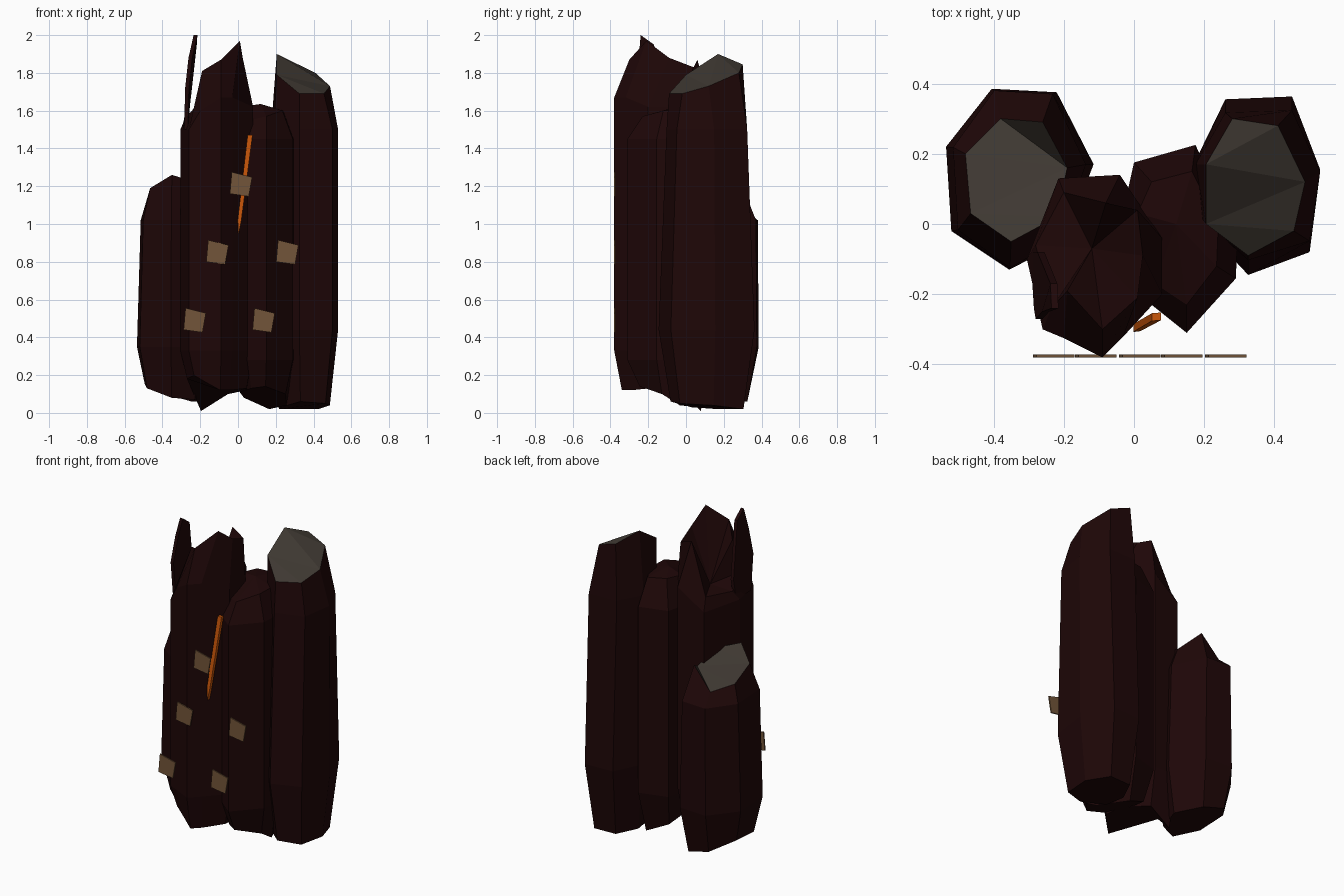
import bpy, bmesh
from mathutils import Vector

if "Cube" in bpy.data.objects:
    bpy.data.objects.remove(bpy.data.objects["Cube"])


def material(name, rgb):
    m = bpy.data.materials.new(name)
    m.use_nodes = True
    col = (*rgb, 1.0)
    m.diffuse_color = col
    bsdf = m.node_tree.nodes["Principled BSDF"]
    bsdf.inputs["Base Color"].default_value = col
    bsdf.inputs["Roughness"].default_value = 0.9
    return m


BARK = material("dark bark", (0.013, 0.002, 0.0022))
STONE = material("grey cut", (0.048, 0.039, 0.031))
TAN = material("tan plate", (0.17, 0.09, 0.041))
EMBER = material("ember orange", (0.60, 0.095, 0.003))


def finish(name, bm, mats):
    bmesh.ops.recalc_face_normals(bm, faces=bm.faces)
    me = bpy.data.meshes.new(name)
    bm.to_mesh(me)
    bm.free()
    for m in mats:
        me.materials.append(m)
    ob = bpy.data.objects.new(name, me)
    bpy.context.collection.objects.link(ob)
    return ob


def column(name, ring, low, highs, feet, rim, cap=BARK, hub=None, shrink=0.76, taper=(1, 1)):
    """Faceted log: tapered foot, trunk between low and highs, jagged rim and cap.
    feet and highs hold one height per corner; taper scales the upper ring;
    hub = optional centre of a hollow or domed cap."""
    bm = bmesh.new()
    n = len(ring)
    cx = sum(p[0] for p in ring) / n
    cy = sum(p[1] for p in ring) / n

    def scaled(sx, sy, heights):
        return [(cx + (x - cx) * sx, cy + (y - cy) * sy, z) for (x, y), z in zip(ring, heights)]

    levels = [scaled(shrink, shrink, feet), scaled(1, 1, [low] * n), scaled(*taper, highs), rim]
    rows = [[bm.verts.new(p) for p in row] for row in levels]
    for a, b in zip(rows, rows[1:]):
        for i in range(n):
            j = (i + 1) % n
            bm.faces.new((a[i], a[j], b[j], b[i]))
    bm.faces.new(rows[0][::-1])
    top = rows[-1]
    if hub:
        c = bm.verts.new(hub)
        caps = [bm.faces.new((top[i], top[(i + 1) % n], c)) for i in range(n)]
    else:
        caps = bmesh.ops.triangulate(bm, faces=[bm.faces.new(top)])["faces"]
    for f in caps:
        f.material_index = 1
    return finish(name, bm, [BARK, cap])


# Tall log on the +x side, with a sloping grey cut
column("left_log",
       [(0.325, -0.145), (0.50, -0.08), (0.53, 0.155), (0.45, 0.363),
        (0.26, 0.355), (0.175, 0.18), (0.19, 0.0)],
       0.44, [1.50] * 7, [0.06, 0.05, 0.04, 0.02, 0.02, 0.02, 0.03],
       [(0.325, -0.09, 1.69), (0.455, -0.02, 1.69), (0.487, 0.12, 1.73), (0.41, 0.28, 1.80),
        (0.28, 0.30, 1.845), (0.205, 0.17, 1.90), (0.205, 0.0, 1.79)], STONE, taper=(1, 0.84))

# Short log on the -x side, cut slopes down to the back corner
column("right_log",
       [(-0.355, -0.13), (-0.20, -0.05), (-0.115, 0.17), (-0.22, 0.375),
        (-0.405, 0.385), (-0.535, 0.22), (-0.52, -0.02)],
       0.35, [1.02] * 7, [0.08, 0.07, 0.06, 0.06, 0.10, 0.15, 0.13],
       [(-0.35, -0.05, 1.26), (-0.22, 0.02, 1.22), (-0.19, 0.16, 1.15), (-0.26, 0.29, 1.225),
        (-0.38, 0.30, 1.09), (-0.48, 0.20, 1.13), (-0.465, 0.03, 1.19)],
       STONE, shrink=0.79, taper=(0.9, 0.98))

# Tallest log, hollow with a broken rim
column("broken_log",
       [(-0.09, -0.38), (-0.03, -0.32), (0.08, -0.20), (0.08, -0.04), (-0.04, 0.14),
        (-0.215, 0.13), (-0.305, -0.10), (-0.26, -0.30), (-0.20, -0.325)],
       0.33, [1.67, 1.67, 1.62, 1.62, 1.60, 1.48, 1.50, 1.50, 1.60],
       [0.12, 0.12, 0.13, 0.12, 0.10, 0.01, 0.18, 0.20, 0.17],
       [(-0.09, -0.30, 1.87), (0.01, -0.21, 1.97), (0.025, -0.09, 1.88), (0.01, 0.04, 1.83),
        (-0.08, 0.06, 1.87), (-0.20, 0.09, 1.56), (-0.28, -0.06, 1.56), (-0.235, -0.24, 1.61),
        (-0.19, -0.19, 1.81)],
       hub=(-0.12, -0.07, 1.56), shrink=0.82)

# Middle log, lower blunt top
column("middle_log",
       [(0.15, -0.31), (0.29, -0.155), (0.295, -0.03), (0.175, 0.225),
        (0.0, 0.175), (-0.03, 0.04), (0.05, -0.23)],
       0.28, [1.45] * 7, [0.14, 0.10, 0.04, 0.02, 0.08, 0.11, 0.13],
       [(0.15, -0.23, 1.57), (0.235, -0.12, 1.60), (0.24, 0.0, 1.60), (0.165, 0.15, 1.61),
        (0.05, 0.12, 1.62), (0.01, 0.03, 1.62), (0.06, -0.17, 1.55)], hub=(0.12, 0.0, 1.635))


def slab(name, pts, offset, mat):
    """Flat polygon thickened along offset."""
    bm = bmesh.new()
    face = bm.faces.new([bm.verts.new(p) for p in pts])
    ext = bmesh.ops.extrude_face_region(bm, geom=[face], use_keep_orig=True)["geom"]
    for v in ext:
        if isinstance(v, bmesh.types.BMVert):
            v.co += Vector(offset)
    return finish(name, bm, [mat])


# Splinter standing on the broken rim
slab("splinter", [(-0.295, -0.08, 1.50), (-0.285, -0.24, 1.50), (-0.28, -0.27, 1.72),
                  (-0.262, -0.25, 1.88), (-0.235, -0.24, 2.0), (-0.238, -0.17, 1.95),
                  (-0.275, -0.08, 1.62)], (0.02, 0, 0), BARK)

# Small tan plates on the front
for i, (x, z) in enumerate([(0.015, 1.21), (-0.11, 0.85), (0.26, 0.85), (-0.23, 0.49), (0.135, 0.49)]):
    corners = [(-0.048, 0.065), (0.060, 0.038), (0.042, -0.064), (-0.058, -0.05)]
    slab(f"plate_{i + 1}", [(x + a, -0.38, z + b) for a, b in corners], (0, 0.008, 0), TAN)

# Glowing crack between the two front logs
slab("glowing_crack", [(0.002, -0.307, 0.94), (0.018, -0.305, 1.02), (0.077, -0.274, 1.47),
                       (0.051, -0.276, 1.47), (-0.002, -0.307, 1.02)], (0, 0.022, 0), EMBER)
